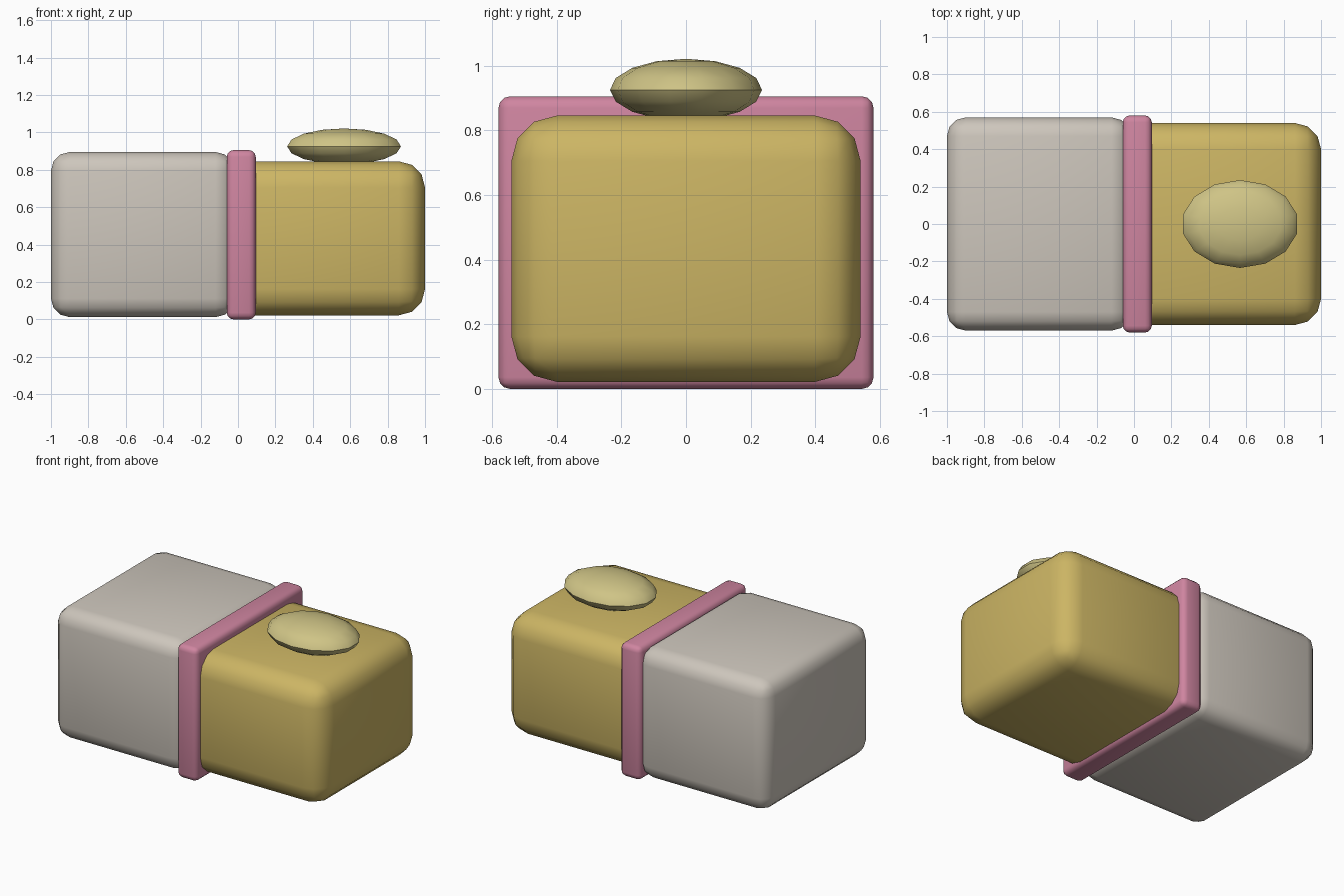
import bpy, math

if "Cube" in bpy.data.objects:
    bpy.data.objects.remove(bpy.data.objects["Cube"])


def material(name, rgb):
    # sRGB 0-255 to linear
    m = bpy.data.materials.new(name)
    lin = [(c / 255 / 12.92) if c < 11 else ((c / 255 + 0.055) / 1.055) ** 2.4 for c in rgb]
    m.diffuse_color = (*lin, 1)
    m.use_nodes = True
    m.node_tree.nodes["Principled BSDF"].inputs["Base Color"].default_value = m.diffuse_color
    return m


def finish(ob, name, mat):
    ob.name = name
    ob.data.materials.append(mat)
    bpy.ops.object.shade_smooth_by_angle(angle=math.radians(40))
    return ob


def rounded_box(name, lo, hi, bevel, mat):
    bpy.ops.mesh.primitive_cube_add(size=1, location=[(a + b) / 2 for a, b in zip(lo, hi)])
    ob = bpy.context.object
    ob.scale = [b - a for a, b in zip(lo, hi)]
    bpy.ops.object.transform_apply(location=False, rotation=False, scale=True)
    mod = ob.modifiers.new("rounding", 'BEVEL')
    mod.width = bevel
    mod.segments = 3
    bpy.ops.object.modifier_apply(modifier=mod.name)
    return finish(ob, name, mat)


grey = material("warm grey", (205, 198, 188))
pink = material("pink", (207, 133, 160))
gold = material("mustard gold", (204, 181, 100))
khaki = material("pale khaki", (207, 196, 134))

# Large grey half, gold half, and the thin band between them
rounded_box("grey_block", (-1, -0.57, 0.012), (-0.02, 0.57, 0.895), 0.1, grey)
rounded_box("gold_block", (-0.06 + 0.01, -0.54, 0.022), (1, 0.54, 0.845), 0.14, gold)
rounded_box("middle_band", (-0.06, -0.58, 0), (0.095, 0.58, 0.905), 0.036, pink)

# Flattened pebble resting on the gold half
bpy.ops.mesh.primitive_uv_sphere_add(segments=14, ring_count=8, radius=1, location=(0.567, 0, 0.925))
pebble = bpy.context.object
pebble.scale = (0.312, 0.235, 0.096)
bpy.ops.object.transform_apply(location=False, rotation=False, scale=True)
finish(pebble, "top_pebble", khaki)
for p in pebble.data.polygons:
    p.use_smooth = True
bpy.ops.object.shade_smooth()
